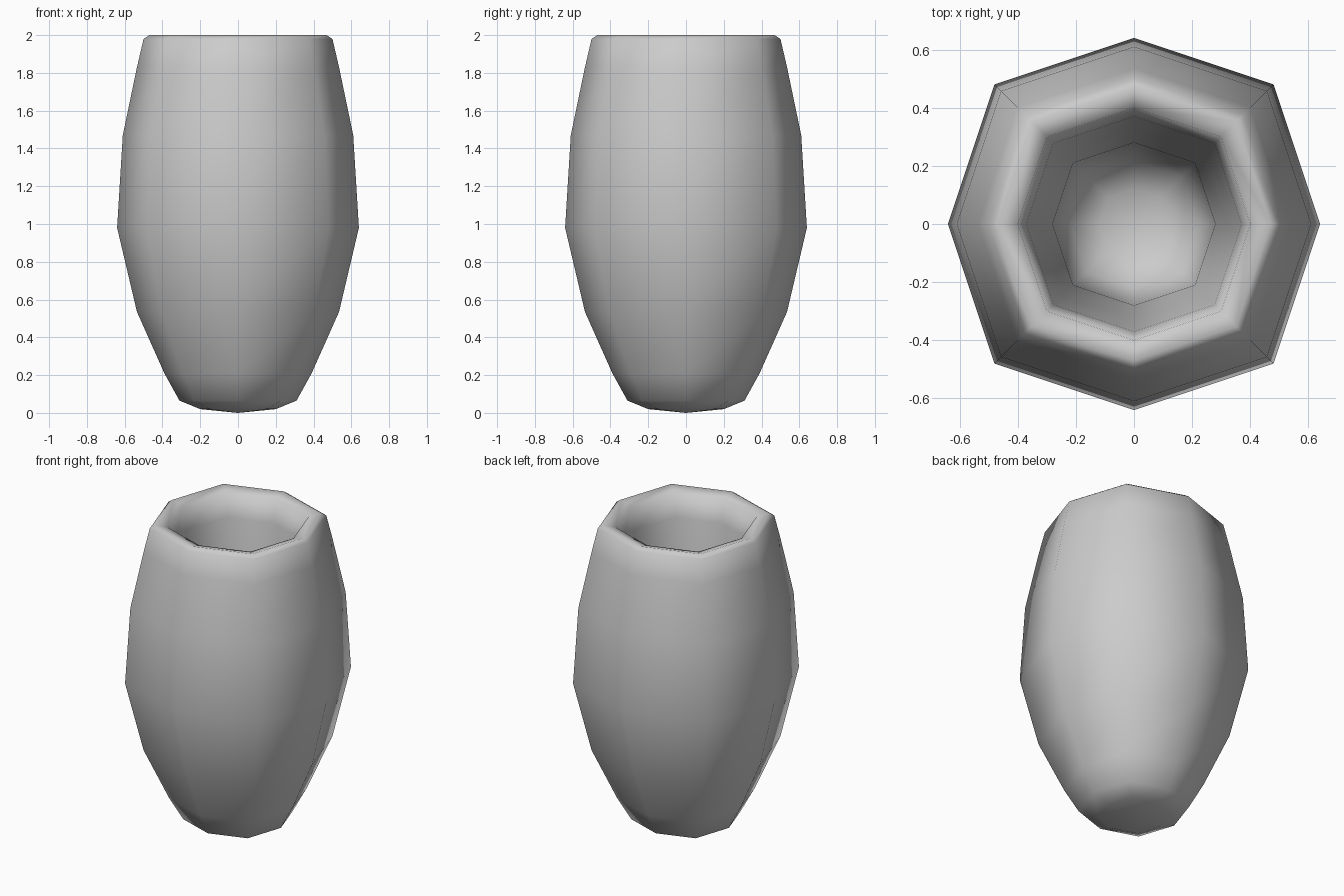
import bpy, bmesh

if "Cube" in bpy.data.objects:
    bpy.data.objects.remove(bpy.data.objects["Cube"])

# Profile (radius on the axes, height): base, outer wall, rim, inner wall, floor
profile = [
    (0.20, 0.02), (0.31, 0.065), (0.39, 0.21), (0.535, 0.535), (0.64, 0.98),
    (0.61, 1.47), (0.535, 1.83), (0.50, 1.98), (0.47, 2.0),
    (0.40, 1.98), (0.37, 1.83), (0.33, 1.40), (0.28, 0.85),
    (0.27, 0.45), (0.22, 0.27), (0.12, 0.21),
]

# Eight-sided section: axis points full size, diagonal points at three quarters
D = 0.75
section = [(1, 0), (D, D), (0, 1), (-D, D), (-1, 0), (-D, -D), (0, -1), (D, -D)]

bm = bmesh.new()
rings = [[bm.verts.new((r * x, r * y, z)) for x, y in section] for r, z in profile]

# Walls between neighbouring rings
for a, b in zip(rings, rings[1:]):
    for i in range(8):
        j = (i + 1) % 8
        bm.faces.new((a[i], a[j], b[j], b[i]))

# Underside and inner floor, each closed to a centre point
for ring, z in ((rings[0], 0.0), (rings[-1], 0.20)):
    centre = bm.verts.new((0, 0, z))
    for i in range(8):
        bm.faces.new((ring[i], ring[(i + 1) % 8], centre))

bmesh.ops.recalc_face_normals(bm, faces=bm.faces[:])
for f in bm.faces:
    f.smooth = True

mesh = bpy.data.meshes.new("vase")
bm.to_mesh(mesh)
bm.free()
vase = bpy.data.objects.new("vase", mesh)
bpy.context.collection.objects.link(vase)
